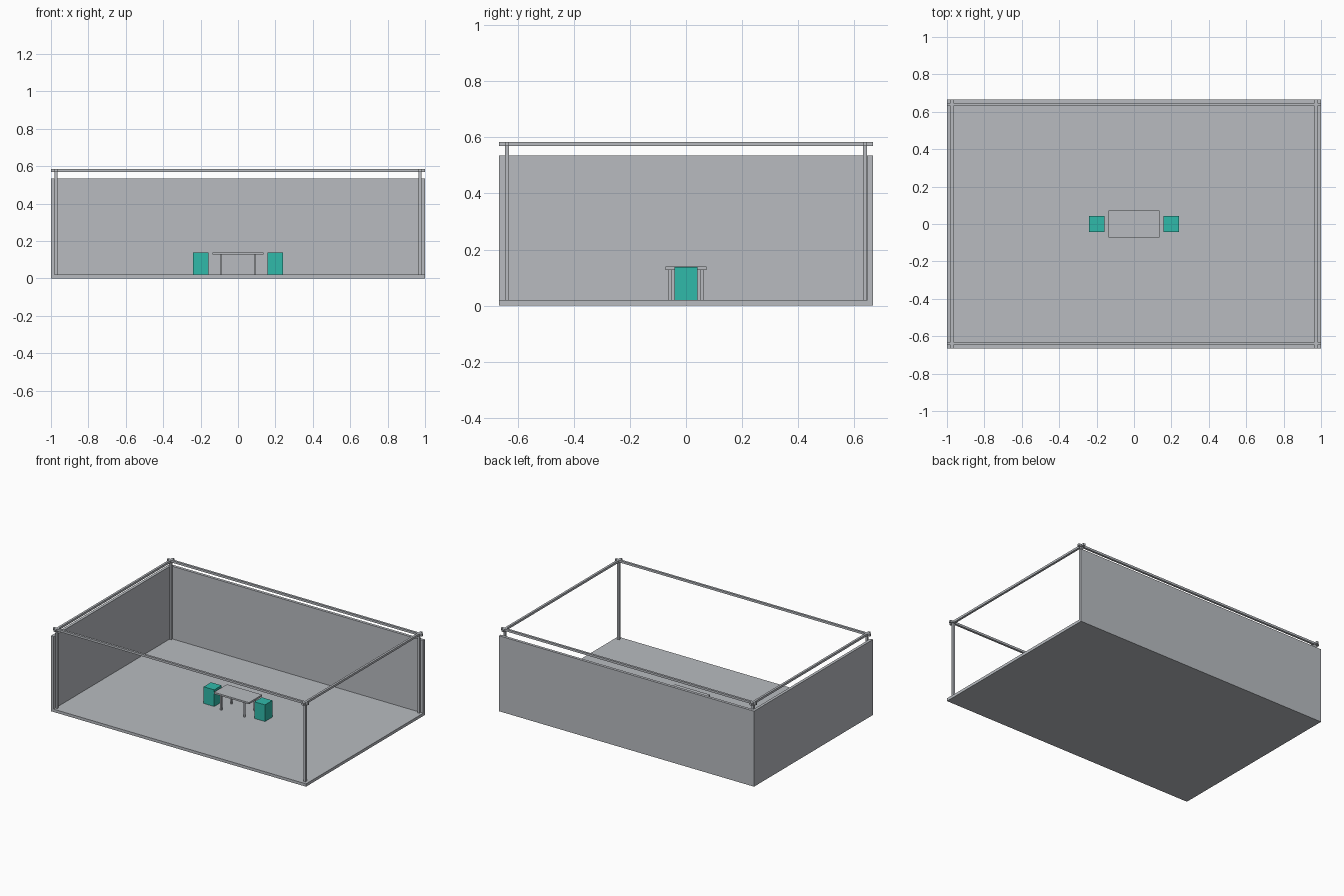
import bpy
import bmesh

if "Cube" in bpy.data.objects:
    bpy.data.objects.remove(bpy.data.objects["Cube"])


def material(name, colour):
    m = bpy.data.materials.new(name)
    m.diffuse_color = (*colour, 1.0)
    m.use_nodes = True
    m.node_tree.nodes["Principled BSDF"].inputs["Base Color"].default_value = m.diffuse_color
    return m


GREY = material("light grey", (0.48, 0.50, 0.53))
TEAL = material("teal", (0.03, 0.49, 0.40))


def box(name, x, y, z, mat=GREY):
    """Box from (min, max) ranges on each axis."""
    mesh = bpy.data.meshes.new(name)
    bm = bmesh.new()
    bmesh.ops.create_cube(bm, size=1.0)
    for v in bm.verts:
        v.co = [r[0] if c < 0 else r[1] for c, r in zip(v.co, (x, y, z))]
    bm.to_mesh(mesh)
    bm.free()
    mesh.materials.append(mat)
    ob = bpy.data.objects.new(name, mesh)
    bpy.context.collection.objects.link(ob)
    return ob


def around(centre, size):
    return (centre - size / 2, centre + size / 2)


HX, HY = 1.0, 0.666          # half size of the room
FLOOR, WALL_TOP = 0.02, 0.535
WALL = 0.02                  # wall thickness
BAR = 0.0155                 # frame bar thickness
PX, PY = 0.973, 0.638        # frame post positions
BEAM_Z = (0.569, 0.584)

# Floor and the two solid walls
box("floor", (-HX, HX), (-HY, HY), (0, FLOOR))
box("back_wall", (-HX, HX), (HY - WALL, HY), (0, WALL_TOP))
box("left_wall", (-HX, -HX + WALL), (-HY, HY - WALL), (0, WALL_TOP))

# Open frame: corner posts and crossing top beams
for sx, side in ((-1, "left"), (1, "right")):
    for sy, end in ((-1, "front"), (1, "back")):
        box(f"{end}_{side}_post", around(sx * PX, BAR), around(sy * PY, BAR),
            (FLOOR, BEAM_Z[0]))
    box(f"{side}_beam", around(sx * PX, BAR), (-HY, HY), BEAM_Z)
for sy, end in ((-1, "front"), (1, "back")):
    box(f"{end}_beam", (-HX, HX), around(sy * PY, BAR), BEAM_Z)

# Table
box("table_top", around(0, 0.275), around(0, 0.147), (0.127, 0.139))
for sx, side in ((-1, "left"), (1, "right")):
    for sy, end in ((-1, "front"), (1, "back")):
        box(f"table_{end}_{side}_leg", around(sx * 0.092, 0.011),
            around(sy * 0.058, 0.011), (FLOOR, 0.127))

# Block seats at the table ends
for sx, side in ((-1, "left"), (1, "right")):
    box(f"{side}_seat", around(sx * 0.199, 0.083), around(0, 0.083),
        (FLOOR, 0.138), TEAL)
